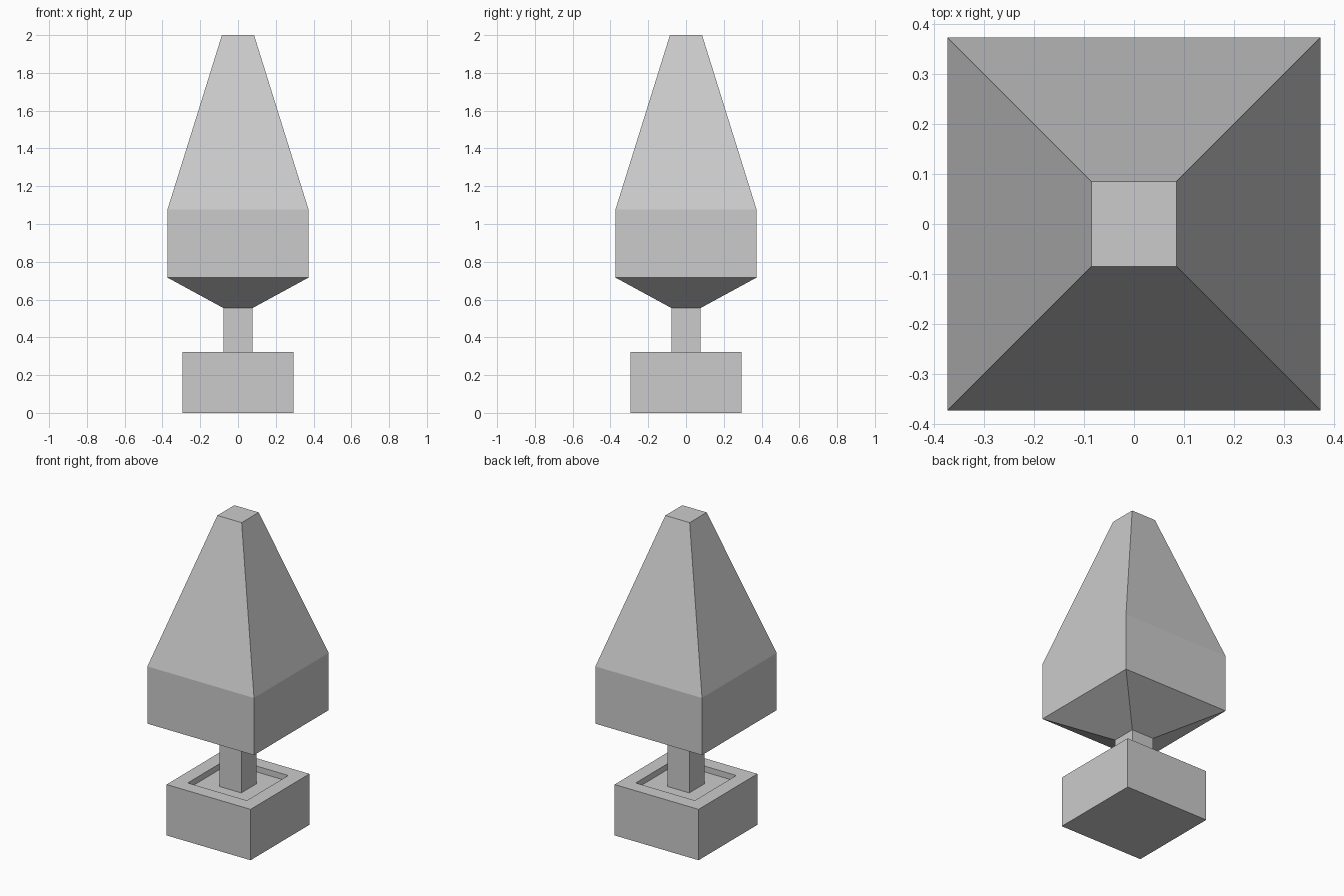
import bpy
import bmesh

if "Cube" in bpy.data.objects:
    bpy.data.objects.remove(bpy.data.objects["Cube"])


def square_loft(name, rings, cap_bottom=True, cap_top=True):
    """Skin a stack of square rings given as (half width, height)."""
    bm = bmesh.new()
    loops = [[bm.verts.new((sx * h, sy * h, z))
              for sx, sy in ((-1, -1), (1, -1), (1, 1), (-1, 1))]
             for h, z in rings]
    for a, b in zip(loops, loops[1:]):
        for i in range(4):
            j = (i + 1) % 4
            bm.faces.new((a[i], a[j], b[j], b[i]))
    if cap_bottom:
        bm.faces.new(loops[0][::-1])
    if cap_top:
        bm.faces.new(loops[-1])
    mesh = bpy.data.meshes.new(name)
    bm.to_mesh(mesh)
    bm.free()
    obj = bpy.data.objects.new(name, mesh)
    bpy.context.collection.objects.link(obj)
    return obj


SOIL_Z = 0.285

# Square planter: outer wall, flat rim, shallow recess down to the soil
square_loft("planter", [(0.294, 0), (0.294, 0.322), (0.207, 0.322), (0.207, SOIL_Z)])

# Trunk from the soil to the underside of the foliage
square_loft("trunk", [(0.077, SOIL_Z), (0.077, 0.555)], False, False)

# Foliage: flared underside, straight band, long taper to a flat tip
square_loft("foliage", [(0.077, 0.555), (0.373, 0.716), (0.373, 1.078), (0.085, 2.0)])
